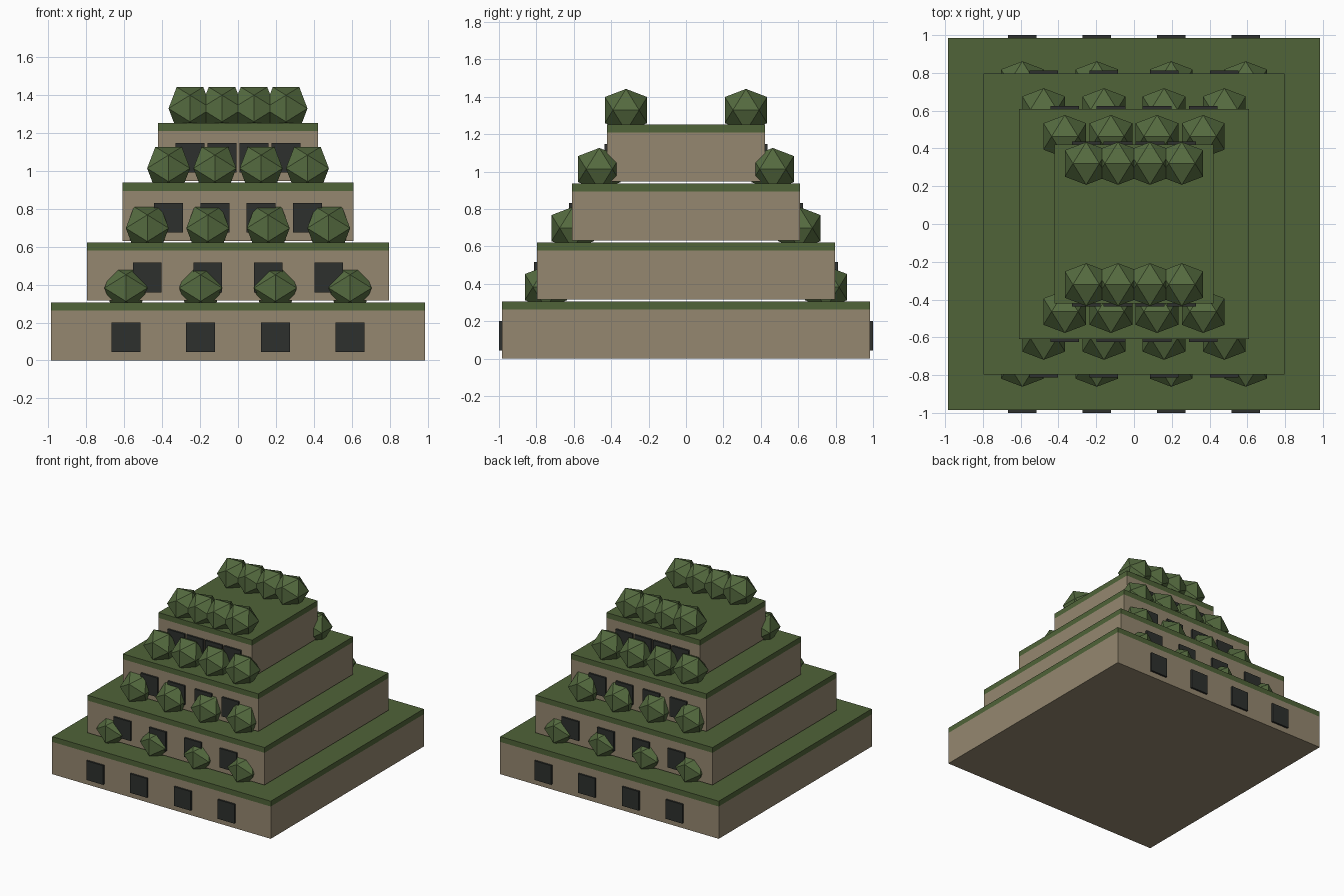
import bpy, bmesh

if "Cube" in bpy.data.objects:
    bpy.data.objects.remove(bpy.data.objects["Cube"])

def material(name, rgb):
    m = bpy.data.materials.new(name)
    m.diffuse_color = (*rgb, 1)
    m.use_nodes = True
    m.node_tree.nodes["Principled BSDF"].inputs["Base Color"].default_value = m.diffuse_color
    return m

STONE = material("stone", (0.30, 0.245, 0.16))
GRASS = material("grass", (0.08, 0.125, 0.04))
LEAF = material("leaf", (0.09, 0.145, 0.05))
DARK = material("dark_opening", (0.027, 0.03, 0.027))

def finish(bm, name, mat):
    me = bpy.data.meshes.new(name)
    bmesh.ops.recalc_face_normals(bm, faces=bm.faces)
    bm.to_mesh(me)
    bm.free()
    me.materials.append(mat)
    ob = bpy.data.objects.new(name, me)
    bpy.context.collection.objects.link(ob)
    return ob

def box(name, centre, size, mat):
    bm = bmesh.new()
    bmesh.ops.create_cube(bm, size=1)
    bmesh.ops.scale(bm, vec=size, verts=bm.verts)
    ob = finish(bm, name, mat)
    ob.location = centre

def bush(name, centre, radius=0.133):
    # icosahedron as the hull of three golden rectangles, top edge along x
    a, b = 0.5257 * radius, 0.8507 * radius
    bm = bmesh.new()
    for s in (-1, 1):
        for t in (-1, 1):
            for co in ((s * a, 0, t * b), (0, s * b, t * a), (s * b, t * a, 0)):
                bm.verts.new(co)
    bmesh.ops.convex_hull(bm, input=bm.verts)
    ob = finish(bm, name, LEAF)
    ob.location = centre

WALL_H, SLAB_H, STEP = 0.263, 0.043, 0.3155

for i, half in enumerate((0.985, 0.797, 0.61, 0.422)):
    z = i * STEP
    top = z + WALL_H + SLAB_H
    # stepped terrace: wall block and planted roof slab
    box(f"terrace_wall_{i}", (0, 0, z + WALL_H / 2), (2 * half, 2 * half, WALL_H), STONE)
    box(f"planted_slab_{i}", (0, 0, top - SLAB_H / 2), (2 * half, 2 * half, SLAB_H), GRASS)
    # windows and bushes in rows of four, front and back
    for side, s in (("front", -1), ("back", 1)):
        for k, f in enumerate((-0.6, -0.2, 0.2, 0.6)):
            box(f"window_{side}_{i}_{k}", (f * half, s * half, z + 0.122),
                (0.152, 0.03, 0.156), DARK)
            bush(f"bush_{side}_{i}_{k}", (f * half, s * half * 0.76, top + 0.076))
